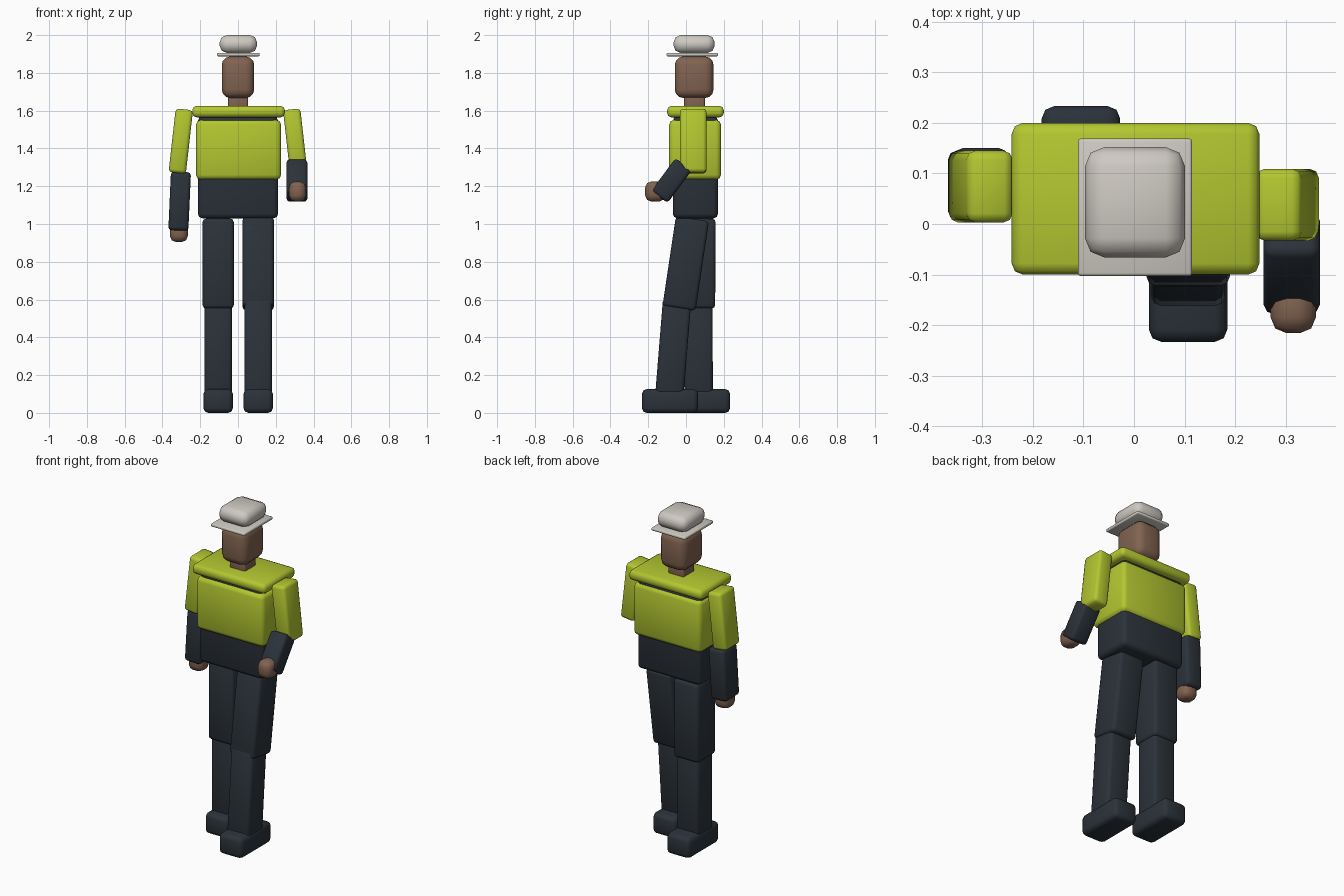
import bpy
import bmesh
from mathutils import Vector

cube = bpy.data.objects.get("Cube")
if cube:
    bpy.data.objects.remove(cube, do_unlink=True)


def material(name, rgb):
    mat = bpy.data.materials.new(name)
    mat.use_nodes = True
    mat.diffuse_color = (*rgb, 1)
    bsdf = next(n for n in mat.node_tree.nodes if n.type == 'BSDF_PRINCIPLED')
    bsdf.inputs["Base Color"].default_value = (*rgb, 1)
    bsdf.inputs["Roughness"].default_value = 0.7
    return mat


lime = material("lime", (0.45, 0.57, 0.03))
navy = material("dark navy", (0.024, 0.032, 0.042))
skin = material("brown skin", (0.22, 0.125, 0.08))
white = material("off white", (0.62, 0.59, 0.54))


def block(name, mat, centre, size, bevel=0.02, segments=2):
    """Rounded box, smooth shaded over its bevels."""
    bm = bmesh.new()
    bmesh.ops.create_cube(bm, size=1)
    bmesh.ops.scale(bm, vec=size, verts=bm.verts)
    bmesh.ops.bevel(bm, geom=bm.edges[:], offset=bevel, segments=segments,
                    profile=0.5, affect='EDGES', clamp_overlap=True)
    mesh = bpy.data.meshes.new(name)
    bm.to_mesh(mesh)
    bm.free()
    mesh.materials.append(mat)
    obj = bpy.data.objects.new(name, mesh)
    obj.location = centre
    bpy.context.collection.objects.link(obj)
    bpy.context.view_layer.objects.active = obj
    obj.select_set(True)
    bpy.ops.object.shade_smooth_by_angle(angle=0.9)
    obj.select_set(False)
    return obj


def limb(name, mat, top, bottom, width, depth, bevel=0.018):
    """Rounded box running between the centres of its two end caps."""
    top, bottom = Vector(top), Vector(bottom)
    axis = top - bottom
    obj = block(name, mat, (top + bottom) / 2, (width, depth, axis.length), bevel)
    obj.rotation_mode = 'QUATERNION'
    obj.rotation_quaternion = Vector((0, 0, 1)).rotation_difference(axis)
    return obj


# Head and hat
block("head", skin, (0, 0.043, 1.777), (0.172, 0.205, 0.22), 0.045, 3)
block("neck", skin, (0, 0.045, 1.64), (0.106, 0.11, 0.12), 0.01)
block("hat_brim", white, (0.002, 0.033, 1.897), (0.226, 0.272, 0.018), 0.006)
block("hat_crown", white, (0.002, 0.043, 1.953), (0.198, 0.218, 0.094), 0.038)

# Torso with vest
block("torso", navy, (0, 0.05, 1.3), (0.425, 0.24, 0.54), 0.025)
block("vest", lime, (0.003, 0.048, 1.393), (0.45, 0.274, 0.316), 0.025)
block("shoulder_yoke", lime, (0.003, 0.05, 1.595), (0.49, 0.3, 0.06), 0.022)

# Legs: left one steps forward, right one stands straight
for side, x, hip, knee, ankle, foot in (
        ("left", 0.107, 0.034, -0.037, -0.09, -0.085),
        ("right", -0.105, 0.068, 0.066, 0.067, 0.085)):
    limb(side + "_thigh", navy, (x, hip, 1.028), (x, knee, 0.553), 0.165, 0.177)
    limb(side + "_shin", navy, (x, knee - 0.01 if side == "left" else knee, 0.6),
         (x, ankle, 0.07), 0.145, 0.15)
    block(side + "_foot", navy, (x, foot, 0.063), (0.155, 0.296, 0.125), 0.024)

# Upper arms
for side, s, y in (("left", 1, 0.038), ("right", -1, 0.074)):
    limb(side + "_upper_arm", lime, (s * 0.284, y, 1.607), (s * 0.322, y, 1.27),
         0.092, 0.142)

# Right forearm hangs, left forearm is raised forward
limb("right_forearm", navy, (-0.302, 0.082, 1.275), (-0.316, 0.076, 0.965), 0.106, 0.138)
block("right_hand", skin, (-0.313, 0.075, 0.957), (0.095, 0.1, 0.105), 0.032)
limb("left_forearm", navy, (0.312, -0.012, 1.317), (0.312, -0.141, 1.143), 0.112, 0.108)
block("left_hand", skin, (0.315, -0.163, 1.172), (0.09, 0.106, 0.106), 0.032)
